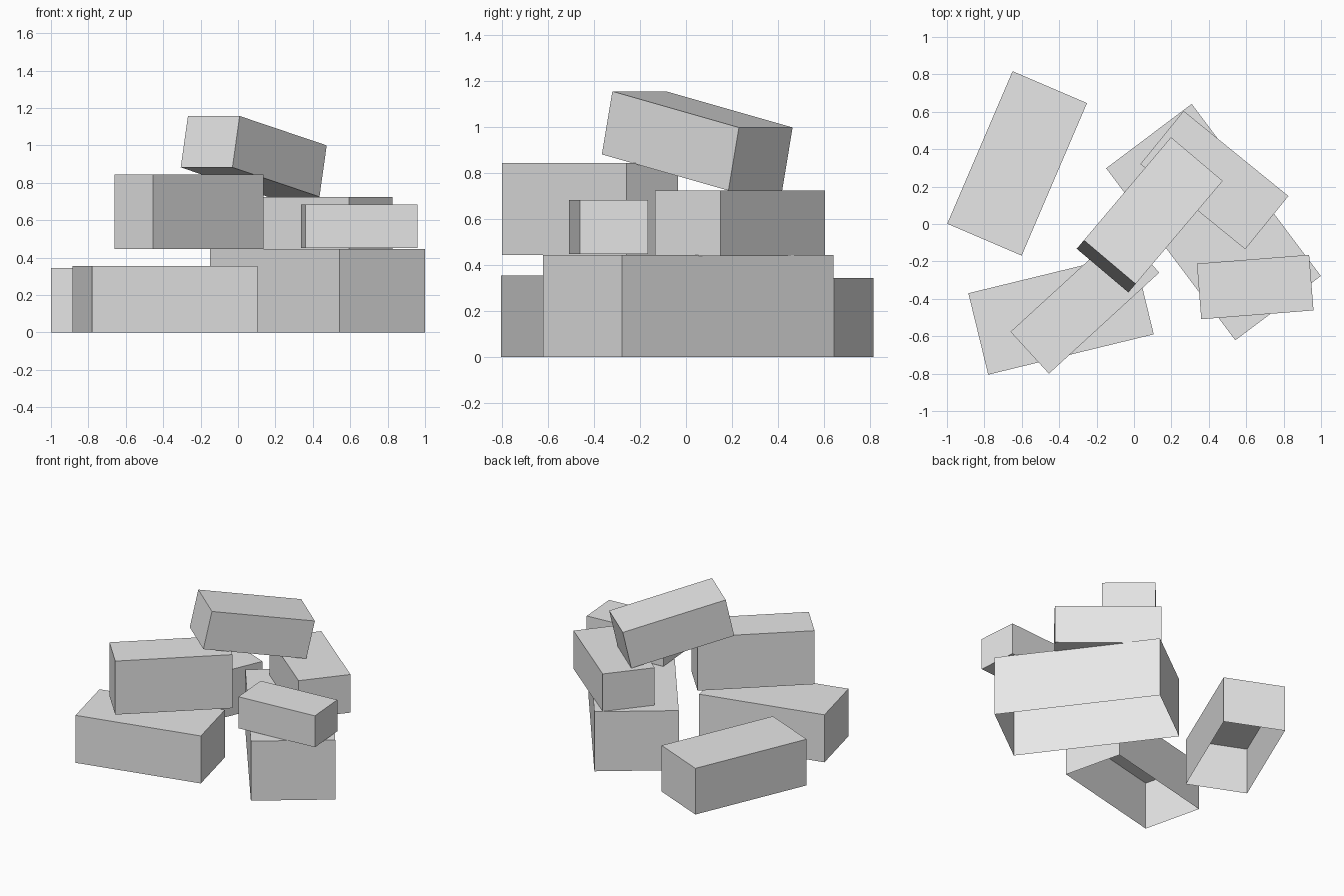
import bpy
import bmesh
from math import radians
from mathutils import Matrix, Vector

old = bpy.data.objects.get("Cube")
if old:
    bpy.data.objects.remove(old, do_unlink=True)

# One plain stone colour
stone = bpy.data.materials.new("pale_grey_stone")
stone.use_nodes = True
grey = (0.8, 0.8, 0.8, 1)
stone.diffuse_color = grey
stone.node_tree.nodes["Principled BSDF"].inputs["Base Color"].default_value = grey


def block(name, centre, size, turn, tilt=0, open_base=False):
    """Box of the given size, tilted about its own y, then turned about z."""
    bm = bmesh.new()
    bmesh.ops.create_cube(bm, size=1)
    if open_base:
        base = min(bm.faces, key=lambda f: f.calc_center_median().z)
        bmesh.ops.delete(bm, geom=[base], context="FACES_ONLY")
    bmesh.ops.scale(bm, vec=Vector(size), verts=bm.verts)
    mesh = bpy.data.meshes.new(name)
    bm.to_mesh(mesh)
    bm.free()
    mesh.materials.append(stone)
    obj = bpy.data.objects.new(name, mesh)
    bpy.context.collection.objects.link(obj)
    obj.matrix_world = (Matrix.Translation(centre)
                        @ Matrix.Rotation(radians(turn), 4, "Z")
                        @ Matrix.Rotation(radians(tilt), 4, "Y"))
    return obj


def level_block(name, x, y, bottom, top, length, width, turn, open_base=False):
    """Upright block between two heights."""
    return block(name, (x, y, (bottom + top) / 2),
                 (length, width, top - bottom), turn, open_base=open_base)


# Ground blocks, without undersides
level_block("lone_ground_block", -0.625, 0.324, 0, 0.345, 0.887, 0.433, 66.8, True)
level_block("front_ground_block", -0.39, -0.48, 0, 0.355, 0.911, 0.448, 13.7, True)
level_block("large_ground_block", 0.425, 0.01, 0, 0.445, 1.15, 0.572, 126.9, True)

# Second layer
level_block("right_middle_block", -0.2625, -0.418, 0.445, 0.845, 0.80, 0.304, 42.5)
level_block("back_middle_block", 0.43, 0.235, 0.44, 0.725, 0.722, 0.366, -39.1)
level_block("small_middle_block", 0.648, -0.337, 0.45, 0.685, 0.602, 0.298, 4.5)

# Leaning block on top
block("leaning_top_block", (0.084, 0.049, 0.941), (0.738, 0.362, 0.281), 49.8, 12.3)
